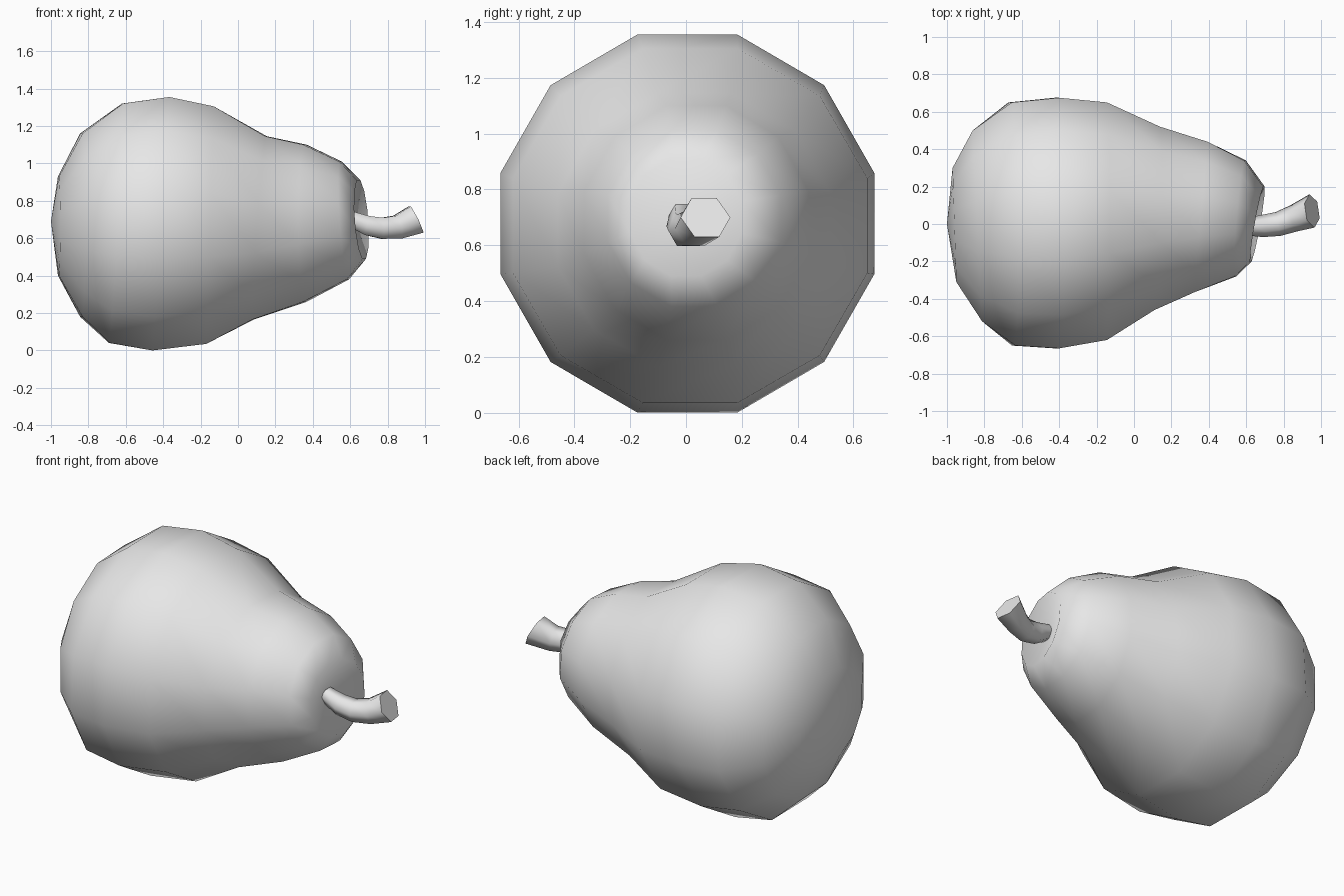
import bpy, bmesh, math
from mathutils import Vector

if "Cube" in bpy.data.objects:
    bpy.data.objects.remove(bpy.data.objects["Cube"])

skin = bpy.data.materials.new("light_grey")
skin.diffuse_color = (0.8, 0.8, 0.8, 1)
skin.use_nodes = True
skin.node_tree.nodes["Principled BSDF"].inputs["Base Color"].default_value = skin.diffuse_color


def loft(name, rings, start, end, flat_end=False):
    """Skin a list of point rings; start/end are pole points or None for a flat cap."""
    bm = bmesh.new()
    loops = [[bm.verts.new(p) for p in ring] for ring in rings]
    n = len(loops[0])
    for a, b in zip(loops, loops[1:]):
        for i in range(n):
            j = (i + 1) % n
            bm.faces.new((a[i], a[j], b[j], b[i]))
    for loop, pole in ((loops[0], start), (loops[-1], end)):
        if pole is None:
            bm.faces.new(loop)
        else:
            v = bm.verts.new(pole)
            for i in range(n):
                bm.faces.new((loop[i], loop[(i + 1) % n], v))
    bmesh.ops.recalc_face_normals(bm, faces=bm.faces)
    for f in bm.faces:
        f.smooth = len(f.verts) <= 4
    mesh = bpy.data.meshes.new(name)
    bm.to_mesh(mesh)
    bm.free()
    mesh.materials.append(skin)
    obj = bpy.data.objects.new(name, mesh)
    bpy.context.collection.objects.link(obj)
    return obj


# Fruit body: twelve-sided tilted rings along x
# each row: top (x, z), bottom (x, z), back (x, y), front (x, y)
SECTIONS = [
    (-0.96, 0.93, -0.96, 0.40, -0.97, 0.30, -0.95, -0.31),
    (-0.84, 1.16, -0.84, 0.18, -0.86, 0.50, -0.81, -0.52),
    (-0.62, 1.32, -0.69, 0.04, -0.66, 0.65, -0.64, -0.65),
    (-0.37, 1.355, -0.46, 0.0, -0.41, 0.675, -0.41, -0.665),
    (-0.13, 1.305, -0.17, 0.035, -0.15, 0.65, -0.15, -0.62),
    (0.15, 1.145, 0.08, 0.165, 0.13, 0.52, 0.10, -0.46),
    (0.36, 1.10, 0.36, 0.26, 0.39, 0.44, 0.32, -0.365),
    (0.55, 1.01, 0.59, 0.38, 0.59, 0.34, 0.54, -0.28),
    (0.65, 0.91, 0.68, 0.49, 0.69, 0.20, 0.62, -0.20),
]
FLAT = math.cos(math.radians(15))
body_rings = []
for xt, zt, xb, zb, xp, yp, xm, ym in SECTIONS:
    xc, yc, zc = (xt + xb + xp + xm) / 4, (yp + ym) / 2, (zt + zb) / 2
    up = Vector(((xt - xb) / 2, 0, (zt - zb) / 2)) / FLAT
    back = Vector(((xp - xm) / 2, (yp - ym) / 2, 0)) / FLAT
    angles = [math.radians(15 + 30 * i) for i in range(12)]
    body_rings.append([Vector((xc, yc, zc)) + back * math.cos(a) + up * math.sin(a)
                       for a in angles])
loft("pear_body", body_rings, (-1.0, 0.0, 0.69), (0.59, -0.01, 0.70))

# Stem: six-sided curved tube that flares to a flat cut end
# each row: centre, direction, radius
STEM = [
    ((0.59, -0.015, 0.71), (1, 0.0, -0.45), 0.045),
    ((0.69, -0.01, 0.668), (1, 0.0, -0.25), 0.060),
    ((0.77, 0.0, 0.653), (1, 0.2, 0.0), 0.065),
    ((0.855, 0.03, 0.660), (1, 0.3, 0.25), 0.072),
    ((0.952, 0.07, 0.70), (1, 0.15, 0.5), 0.090),
]
stem_rings = []
for centre, direction, r in STEM:
    t = Vector(direction).normalized()
    side = Vector((0, 0, 1)).cross(t).normalized()
    up = t.cross(side)
    stem_rings.append([Vector(centre) + r * (side * math.cos(math.radians(60 * i))
                                             + up * math.sin(math.radians(60 * i)))
                       for i in range(6)])
loft("stem", stem_rings, None, None)
